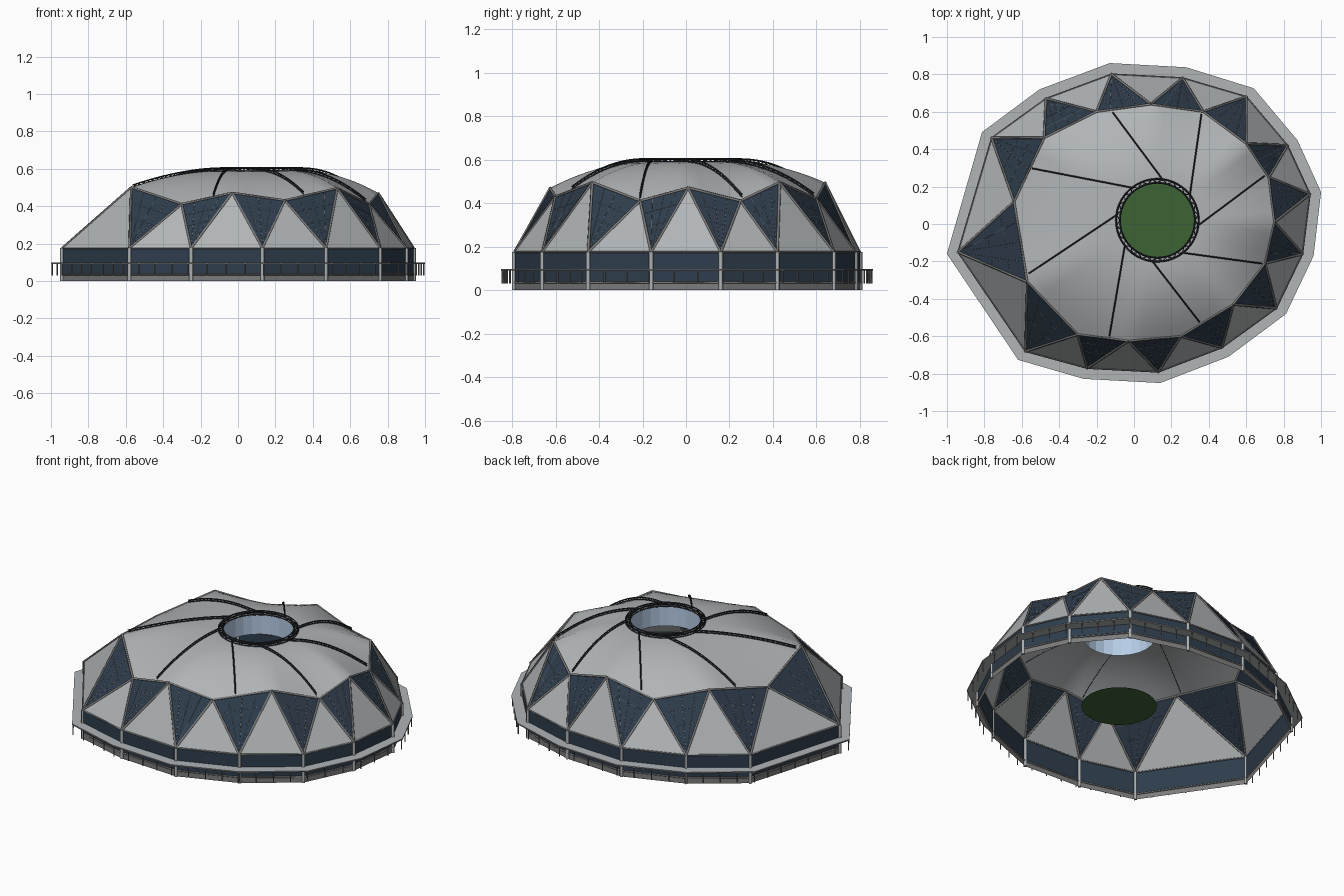
import bpy, bmesh, math
from mathutils import Vector

if "Cube" in bpy.data.objects:
    bpy.data.objects.remove(bpy.data.objects["Cube"])


def material(name, r, g, b):
    m = bpy.data.materials.new(name)
    m.use_nodes = True
    m.diffuse_color = (r, g, b, 1)
    bsdf = m.node_tree.nodes["Principled BSDF"]
    bsdf.inputs["Base Color"].default_value = (r, g, b, 1)
    bsdf.inputs["Roughness"].default_value = 0.7
    return m


METAL = material("light grey cladding", .44, .46, .47)
FRAME = material("mid grey frame", .2, .2, .2)
GLASS = material("navy glass", .027, .046, .072)
TRUSS = material("dark steel", .02, .025, .03)
GRASS = material("grass green", .045, .125, .036)
SKY = material("pale blue glass", .5, .65, .85)

# Plan of the wall corners and the eaves points, in matching order
CORNERS = [(-.94, -.15), (-.76, .46), (-.47, .67), (-.12, .8), (.26, .78),
           (.6, .68), (.82, .42), (.94, .16), (.9, -.16), (.76, -.45),
           (.47, -.66), (.13, -.79), (-.25, -.77), (-.58, -.68)]
EAVES = [Vector(p) for p in (
    (-.64, .12, .43), (-.48, .46, .5), (-.2, .6, .42), (.09, .64, .495),
    (.37, .6, .42), (.6, .43, .495), (.72, .25, .41), (.75, .01, .47),
    (.7, -.21, .41), (.53, -.43, .495), (.25, -.6, .43), (-.03, -.625, .47),
    (-.3, -.59, .41), (-.57, -.31, .5))]
N = len(CORNERS)
HUB = Vector((.125, .02, 0))
HOLE, RIM = .2, .59
WALL_TOP = .175


def ring(z, out=0.0):
    """Wall outline at a height, pushed outward by a distance."""
    flat = [Vector((x, y, 0)) for x, y in CORNERS]
    return [p + p.normalized() * out + Vector((0, 0, z)) for p in flat]


def polar(r, a, z):
    return HUB + Vector((r * math.cos(a), r * math.sin(a), z))


def circle(r, z, n=32):
    return [polar(r, math.tau * i / n, z) for i in range(n)]


def mesh_object(name, faces, mat, smooth=False):
    """Build welded faces, turned outward, from lists of points."""
    bm = bmesh.new()
    for f in faces:
        bm.faces.new([bm.verts.new(p) for p in f])
    bmesh.ops.remove_doubles(bm, verts=bm.verts, dist=.0005)
    bm.normal_update()
    inside = HUB + Vector((0, 0, .01))
    for f in bm.faces:
        if f.normal.dot(f.calc_center_median() - inside) < 0:
            f.normal_flip()
        f.smooth = smooth
    me = bpy.data.meshes.new(name)
    bm.to_mesh(me)
    bm.free()
    me.materials.append(mat)
    bpy.context.collection.objects.link(bpy.data.objects.new(name, me))


def loop_pairs(points):
    return list(zip(points, points[1:] + points[:1]))


def band(lower, upper):
    return [(a, b, d, c) for (a, b), (c, d) in
            zip(loop_pairs(lower), loop_pairs(upper))]


def rods(name, paths, radius, mat):
    """Thin bars along straight or bent paths."""
    cu = bpy.data.curves.new(name, "CURVE")
    cu.dimensions = "3D"
    cu.bevel_depth = radius
    cu.bevel_resolution = 0
    cu.use_fill_caps = True
    for path in paths:
        sp = cu.splines.new("POLY")
        sp.points.add(len(path) - 1)
        for pt, p in zip(sp.points, path):
            pt.co = (*p, 1)
    cu.materials.append(mat)
    bpy.context.collection.objects.link(bpy.data.objects.new(name, cu))


# Outer wall: solid plinth and glazed storey
foot, sill, head = ring(0), ring(.035), ring(WALL_TOP)
mesh_object("plinth", band(foot, sill), FRAME)
mesh_object("wall_glazing", band(sill, head), GLASS)
rods("wall_posts", zip(foot, head), .011, METAL)
rods("wall_rails", loop_pairs(head) + loop_pairs(sill), .005, FRAME)

# Folded facade: alternating cladding and glass triangles
clad = [(head[i], head[(i + 1) % N], EAVES[i]) for i in range(N)]
glaze = [(head[i], EAVES[i], EAVES[i - 1]) for i in range(N)]
mesh_object("facade_cladding", clad, METAL)
mesh_object("facade_glass", glaze, GLASS)
rods("facade_frame", [(t, a) for t, a, b in glaze] +
     [(t, b) for t, a, b in glaze] + [(a, b) for t, a, b in glaze], .007, FRAME)
bars = []
for tip, a, b in glaze:
    bars += [(tip, a.lerp(b, k / 4)) for k in (1, 2, 3)]
    bars += [(tip.lerp(a, k / 4), tip.lerp(b, k / 4)) for k in (2, 3)]
rods("glazing_bars", bars, .001, FRAME)


# Roof shell swept from the eaves to the round opening
def rise(z, t):
    return z + (RIM - z) * (1 - (1 - t) ** 2)


def roof_point(edge, t):
    a = math.atan2(edge.y - HUB.y, edge.x - HUB.x)
    p = edge.lerp(polar(HOLE, a, RIM), t)
    p.z = rise(edge.z, t)
    return p


SUB, STEPS = 4, 10
eaves_line = [a.lerp(b, k / SUB) for a, b in loop_pairs(EAVES) for k in range(SUB)]
rows = [[roof_point(e, s / STEPS) for e in eaves_line] for s in range(STEPS + 1)]
mesh_object("roof_shell", [f for lo, hi in zip(rows, rows[1:])
                           for f in band(lo, hi)], METAL, smooth=True)


def roof_height(p):
    """Height of the roof above a plan point."""
    d = Vector((p.x - HUB.x, p.y - HUB.y))
    for a, b in loop_pairs(EAVES):
        u, e = (a - HUB).xy, (b - a).xy
        det = e.x * d.y - e.y * d.x
        if abs(det) < 1e-9:
            continue
        k = (u.y * d.x - u.x * d.y) / det
        edge = u + e * k
        if -1e-6 <= k <= 1 + 1e-6 and edge.dot(d) > 0:
            t = (edge.length - d.length) / (edge.length - HOLE)
            return rise(a.z + (b.z - a.z) * k, min(max(t, 0), 1))
    return RIM


def eave_radius(a):
    r = HOLE
    while r < 1:
        p = polar(r, a, 0)
        d = [(v - u).xy.normalized().cross((p - u).xy) for u, v in loop_pairs(EAVES)]
        if max(d) > 0:
            return r
        r += .005
    return r


# Eight trussed ribs running tangentially to the opening
chords, webs = [], []
for i in range(8):
    a = math.tau * (i + .5) / 8
    start = polar(eave_radius(a) - .015, a, 0)
    end = polar(HOLE + .015, a - math.radians(31), 0)
    plan = [start.lerp(end, k / 20) for k in range(21)]
    low = [Vector((p.x, p.y, roof_height(p) + .002)) for p in plan]
    high = [p + Vector((0, 0, .012)) for p in low]
    chords += [low, high]
    webs.append([(low, high)[k % 2][k] for k in range(21)])
rods("rib_chords", chords, .004, TRUSS)
rods("rib_webs", webs, .0025, TRUSS)

# Trussed collar, skirt of the opening and the pitch beneath
M = 48
hoops = [circle(r, z, M) for r in (.2, .221) for z in (RIM, RIM + .014)]
rods("collar_hoops", [h + h[:1] for h in hoops], .0045, TRUSS)
zigzag = [hoops[(0, 3)[k % 2]][k] for k in range(M)]
zagzig = [hoops[(1, 2)[k % 2]][k] for k in range(M)]
rods("collar_webs", [zigzag + zigzag[:1], zagzig + zagzig[:1]], .003, TRUSS)
mesh_object("opening_skirt", band(circle(HOLE, .47, 24), circle(HOLE, RIM, 24)), SKY)
mesh_object("pitch", [circle(.21, .03)], GRASS)

# Raised walkway with its edge posts
DECK, OUT = .09, .061
inner, outer = ring(DECK), ring(DECK, OUT)
inner_top, outer_top = ring(DECK + .008), ring(DECK + .008, OUT)
mesh_object("walkway", band(inner_top, outer_top), METAL)
mesh_object("walkway_soffit", band(inner, outer), METAL)
mesh_object("walkway_edge", band(outer, outer_top), FRAME)
posts = []
for a, b in loop_pairs(ring(DECK, OUT - .006)):
    n = round((b - a).length / .1)
    for k in range(n):
        p = a.lerp(b, k / n)
        posts.append((p, Vector((p.x, p.y, .03))))
rods("walkway_posts", posts, .004, FRAME)
